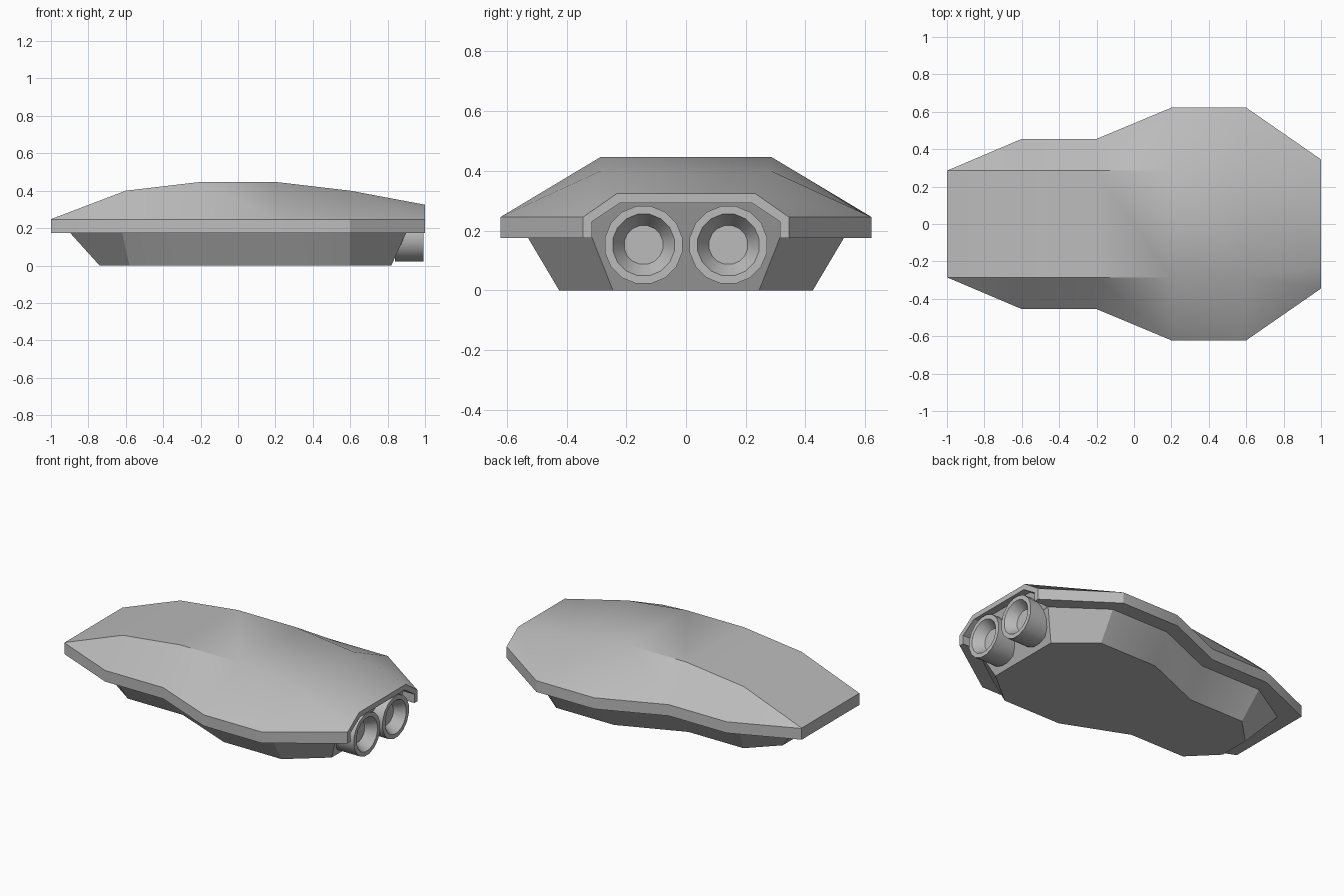
import bpy, bmesh, math

cube = bpy.data.objects.get("Cube")
if cube:
    bpy.data.objects.remove(cube, do_unlink=True)

grey = bpy.data.materials.new("hull grey")
grey.use_nodes = True
COLOUR = (0.5, 0.5, 0.5, 1)
grey.diffuse_color = COLOUR
grey.node_tree.nodes["Principled BSDF"].inputs["Base Color"].default_value = COLOUR


def loft(name, rings, smooth=None):
    """Skin closed rings of equal length and cap both ends."""
    bm = bmesh.new()
    loops = [[bm.verts.new(p) for p in ring] for ring in rings]
    n = len(loops[0])
    for a, b in zip(loops, loops[1:]):
        for i in range(n):
            j = (i + 1) % n
            bm.faces.new((a[i], a[j], b[j], b[i]))
    bm.faces.new(loops[0])
    bm.faces.new(loops[-1])
    bmesh.ops.remove_doubles(bm, verts=bm.verts, dist=0.0005)
    bmesh.ops.recalc_face_normals(bm, faces=bm.faces)
    mesh = bpy.data.meshes.new(name)
    bm.to_mesh(mesh)
    bm.free()
    obj = bpy.data.objects.new(name, mesh)
    bpy.context.collection.objects.link(obj)
    mesh.materials.append(grey)
    if smooth:
        shade(obj, smooth)
    return obj


def shade(obj, angle):
    bpy.ops.object.select_all(action='DESELECT')
    obj.select_set(True)
    bpy.context.view_layer.objects.active = obj
    bpy.ops.object.shade_smooth_by_angle(angle=math.radians(angle))


def mirrored(x, half):
    """Section across the body from its (y, z) half, listed bottom to top."""
    return [(x, y, z) for y, z in half] + [(x, -y, z) for y, z in reversed(half)]


# Upper shell: x, rim half width, roof half width, roof height
RIM_LOW, RIM_HIGH = 0.175, 0.245
stations = [(-1, .285, .285, .248), (-.6, .455, .285, .40), (-.2, .455, .285, .447),
            (.2, .622, .285, .447), (.6, .622, .285, .40), (1, .345, .23, .325)]
shell = loft("upper_shell", [mirrored(x, [(w, RIM_LOW), (w, RIM_HIGH), (r, h)])
                             for x, w, r, h in stations])

# Hollow under the tail of the shell
tail = [(.315, .10), (.315, .23), (.22, .293)]
cutter = loft("tail_cutter", [[(.9 + (z - RIM_LOW) * .45, y, z) for _, y, z in mirrored(0, tail)],
                              mirrored(1.2, tail)])
cutter.hide_render = True
cutter.hide_viewport = True
cut = shell.modifiers.new("tail hollow", 'BOOLEAN')
cut.operation = 'DIFFERENCE'
cut.solver = 'EXACT'
cut.object = cutter
bpy.context.view_layer.objects.active = shell
bpy.ops.object.modifier_apply(modifier=cut.name)
bpy.data.objects.remove(cutter, do_unlink=True)
shade(shell, 33)


def outline(points, z):
    return [(x, y, z) for x, y in points] + [(x, -y, z) for x, y in reversed(points)]


# Lower hull: tapered tub below the shell
bottom = [(-.74, .1), (-.58, .26), (-.2, .26), (.2, .425), (.6, .425), (.82, .245)]
top = [(-.9, .195), (-.62, .365), (-.2, .365), (.2, .53), (.6, .53), (.9, .315)]
loft("lower_hull", [outline(bottom, 0), outline(top, RIM_LOW + .002)], 30)

# Twin engine nozzles with dished mouths: (x, radius) profile
nozzle = [(.84, .132), (.992, .132), (.992, .105), (.93, .066)]
SIDES = 16
for side, y in (("left", .142), ("right", -.142)):
    rings = []
    for x, r in nozzle:
        angles = [math.tau * (i + .5) / SIDES for i in range(SIDES)]
        rings.append([(x, y + r * math.cos(a), .152 + r * math.sin(a)) for a in angles])
    loft(side + "_engine_nozzle", rings, 35)
